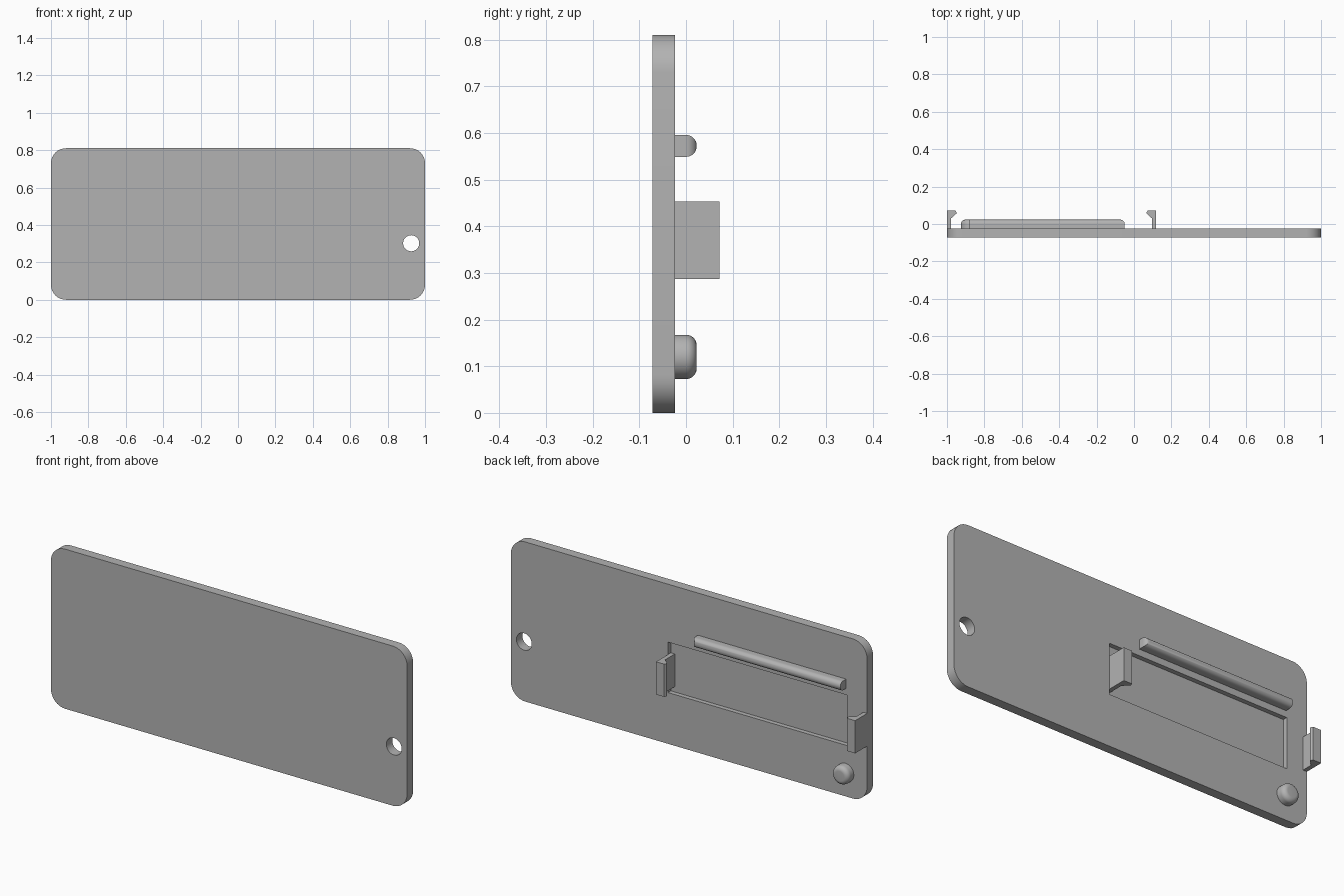
import bpy, bmesh, math
from mathutils import Vector

if "Cube" in bpy.data.objects:
    bpy.data.objects.remove(bpy.data.objects["Cube"])

grey = bpy.data.materials.new("plain grey")
grey.use_nodes = True
grey.diffuse_color = (0.45, 0.45, 0.45, 1)
grey.node_tree.nodes["Principled BSDF"].inputs["Base Color"].default_value = grey.diffuse_color

FRONT, BACK, FLOOR = -0.072, -0.024, -0.047
RIDGE_TOP = 0.023


def prism(name, outline, extrude, round_edge=None, radius=0.0):
    """Extrude a closed outline, optionally rounding the edges a rule picks."""
    bm = bmesh.new()
    face = bm.faces.new([bm.verts.new(p) for p in outline])
    new = bmesh.ops.extrude_face_region(bm, geom=[face])["geom"]
    bmesh.ops.translate(bm, vec=extrude, verts=[v for v in new if isinstance(v, bmesh.types.BMVert)])
    bmesh.ops.recalc_face_normals(bm, faces=bm.faces)
    if round_edge:
        edges = [e for e in bm.edges if round_edge(e)]
        bmesh.ops.bevel(bm, geom=edges, offset=radius, segments=8, profile=0.5, affect="EDGES")
    mesh = bpy.data.meshes.new(name)
    bm.to_mesh(mesh)
    bm.free()
    mesh.materials.append(grey)
    obj = bpy.data.objects.new(name, mesh)
    bpy.context.collection.objects.link(obj)
    return obj


def rectangle(x0, x1, z0, z1, y):
    return [(x0, y, z0), (x1, y, z0), (x1, y, z1), (x0, y, z1)]


def circle(x, z, r, y, n=48):
    return [(x + r * math.cos(i * math.tau / n), y, z + r * math.sin(i * math.tau / n)) for i in range(n)]


def shade(obj):
    bpy.ops.object.select_all(action="DESELECT")
    obj.select_set(True)
    bpy.context.view_layer.objects.active = obj
    bpy.ops.object.shade_smooth_by_angle(angle=math.radians(30))


def runs_in_depth(e):
    return abs(e.verts[0].co.y - e.verts[1].co.y) > 0.01


def on_outer_face(e):
    return all(v.co.y > RIDGE_TOP - 0.001 for v in e.verts)


# Rounded plate
plate = prism("plate", rectangle(-1, 1, 0, 0.81, FRONT), Vector((0, BACK - FRONT, 0)), runs_in_depth, 0.08)

# Through hole and shallow pocket in the back
cutters = [
    prism("hole_cutter", circle(0.926, 0.302, 0.043, -0.2), Vector((0, 0.4, 0))),
    prism("pocket_cutter", rectangle(-0.886, 0.118, 0.26, 0.516, FLOOR), Vector((0, 0.2, 0))),
]
bpy.context.view_layer.objects.active = plate
for cutter in cutters:
    cut = plate.modifiers.new(cutter.name, "BOOLEAN")
    cut.operation, cut.solver, cut.object = "DIFFERENCE", "EXACT", cutter
    bpy.ops.object.modifier_apply(modifier=cut.name)
    bpy.data.objects.remove(cutter)
shade(plate)

# Ridge above the pocket, rounded except at its outer end
ridge = prism("ridge", rectangle(-0.882, -0.05, 0.549, 0.596, BACK), Vector((0, RIDGE_TOP - BACK, 0)),
              lambda e: on_outer_face(e) and max(v.co.x for v in e.verts) > -0.1, 0.023)
shade(ridge)

# Round button below the pocket
button = prism("button", circle(-0.878, 0.12, 0.0475, BACK), Vector((0, RIDGE_TOP - BACK, 0)), on_outer_face, 0.023)
shade(button)


# Hooked clips facing each other
def clip(name, x, inward, base):
    profile = [(0, base), (0.022, base), (0.022, 0.03), (0.05, 0.055), (0.05, 0.063), (0.045, 0.072), (0, 0.072)]
    return prism(name, [(x + inward * u, y, 0.287) for u, y in profile], Vector((0, 0, 0.166)))


clip("right_clip", -1, 1, BACK)
clip("left_clip", 0.118, -1, FLOOR)
